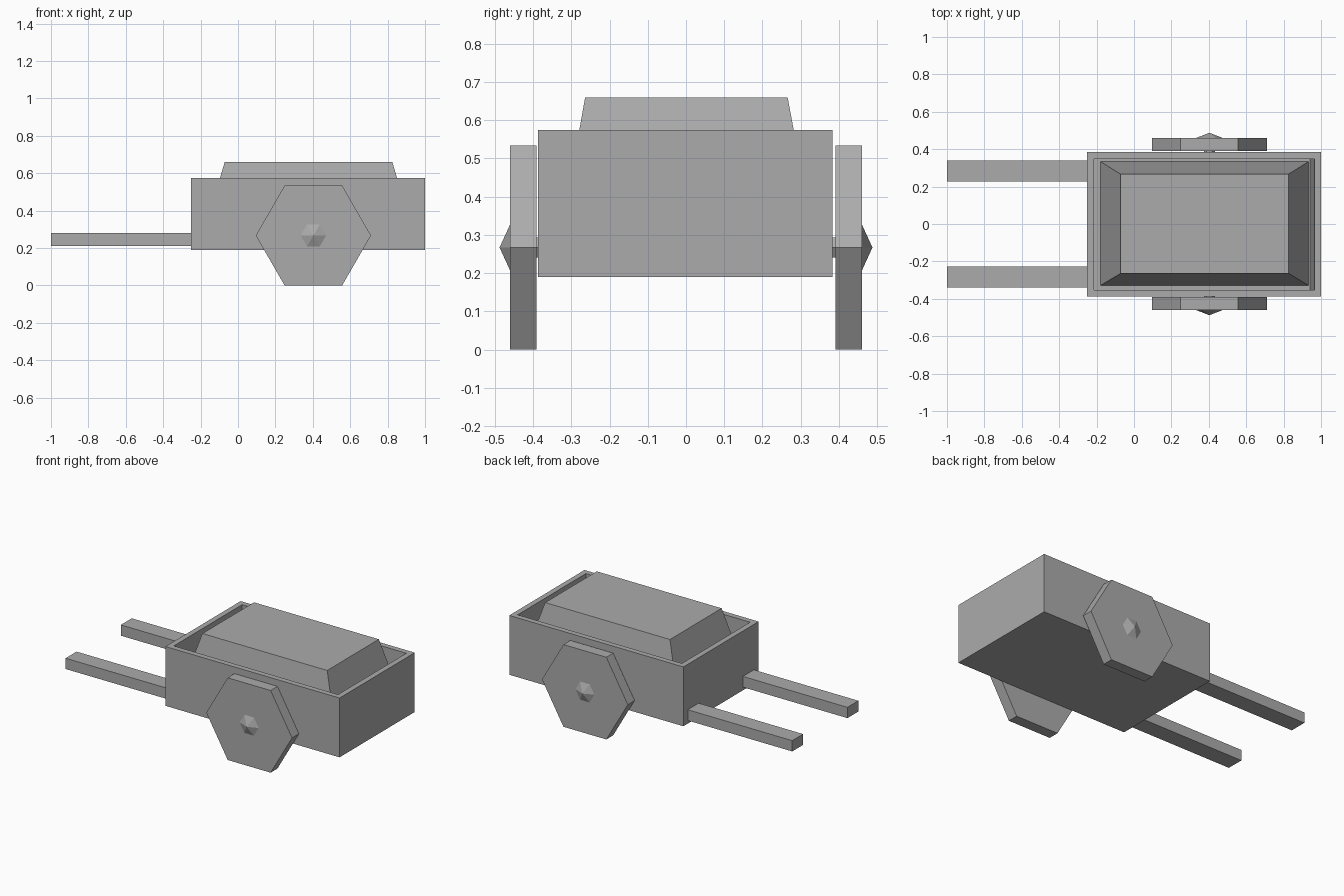
import bpy, bmesh, math
from mathutils import Matrix, Vector

cube = bpy.data.objects.get("Cube")
if cube:
    bpy.data.objects.remove(cube, do_unlink=True)

grey = bpy.data.materials.new("plain grey")
grey.use_nodes = True
colour = (0.41, 0.41, 0.41, 1)
grey.diffuse_color = colour
grey.node_tree.nodes["Principled BSDF"].inputs["Base Color"].default_value = colour


def finish(name, bm):
    bmesh.ops.recalc_face_normals(bm, faces=bm.faces)
    mesh = bpy.data.meshes.new(name)
    bm.to_mesh(mesh)
    bm.free()
    mesh.materials.append(grey)
    obj = bpy.data.objects.new(name, mesh)
    bpy.context.collection.objects.link(obj)
    return obj


def box_mesh(low, high):
    bm = bmesh.new()
    low, high = Vector(low), Vector(high)
    bmesh.ops.create_cube(bm, size=1, matrix=Matrix.Translation((low + high) / 2)
                          @ Matrix.Diagonal((high - low).to_4d()))
    return bm


def top_face(bm):
    bm.faces.ensure_lookup_table()
    return max(bm.faces, key=lambda f: f.calc_center_median().z)


def hex_along_y(name, centre_y, length, r_front, r_back):
    """Six-sided cylinder or cone; r_front is the radius at the -y end."""
    bm = bmesh.new()
    place = (Matrix.Translation((0.403, centre_y, 0.267))
             @ Matrix.Rotation(math.pi / 2, 4, "X"))
    bmesh.ops.create_cone(bm, cap_ends=True, segments=6, radius1=r_back,
                          radius2=r_front, depth=length, matrix=place)
    # put two corners level with the axle
    if not any(abs(v.co.z - 0.267) < 0.001 and abs(v.co.x - 0.403) > 0.01 for v in bm.verts):
        bmesh.ops.rotate(bm, verts=bm.verts, cent=(0.403, centre_y, 0.267),
                         matrix=Matrix.Rotation(math.pi / 6, 3, "Y"))
    bmesh.ops.remove_doubles(bm, verts=bm.verts, dist=0.0001)
    return finish(name, bm)


# Open cart body: inset the top and sink it to make the hollow
bm = box_mesh((-0.25, -0.387, 0.19), (1.0, 0.384, 0.575))
rim = top_face(bm)
bmesh.ops.inset_region(bm, faces=[rim], thickness=0.05)
opening = top_face(bm) if rim is None else rim
floor = bmesh.ops.extrude_discrete_faces(bm, faces=[opening])["faces"][0]
for v in floor.verts:
    v.co.z = 0.30
    v.co.x = min(v.co.x, 0.942)
finish("cart_body", bm)

# Tapered load standing in the body
bm = box_mesh((-0.178, -0.328, 0.30), (0.932, 0.333, 0.66))
for v in top_face(bm).verts:
    v.co.x = -0.071 if v.co.x < 0 else 0.825
    v.co.y = -0.264 if v.co.y < 0 else 0.266
finish("load", bm)

# Handles, wheels and hub caps on both sides
for side, s in (("right", -1), ("left", 1)):
    y = s * 0.283
    finish(side + "_handle", box_mesh((-1.0, y - 0.056, 0.21), (-0.24, y + 0.056, 0.28)))
    hex_along_y(side + "_wheel", s * 0.426, 0.07, 0.308, 0.308)
    radii = (0, 0.068) if s < 0 else (0.068, 0)
    hex_along_y(side + "_hub_cap", s * 0.4745, 0.027, *radii)

hex_along_y("axle", 0, 0.84, 0.03, 0.03)
